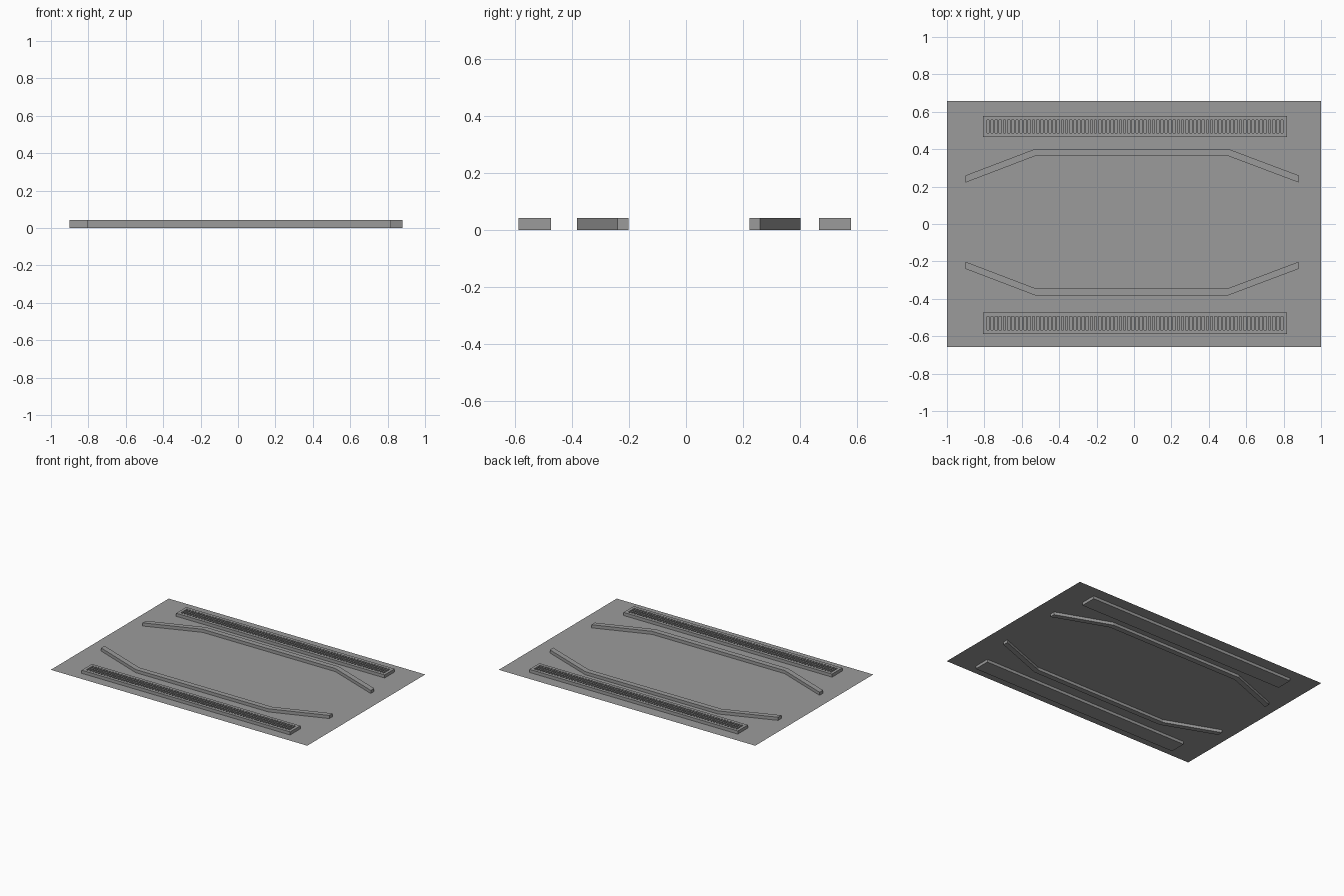
import bpy
import bmesh
from mathutils import Matrix, Vector

cube = bpy.data.objects.get("Cube")
if cube:
    bpy.data.objects.remove(cube, do_unlink=True)

HEIGHT = 0.042      # full height of the raised parts
SHEET_Z = 0.02      # the thin sheet passes through their middle
SLOTS = 72

grey = bpy.data.materials.new("plain_grey")
grey.use_nodes = True
colour = (0.33, 0.33, 0.33, 1)
grey.diffuse_color = colour
grey.node_tree.nodes["Principled BSDF"].inputs["Base Color"].default_value = colour


def finish(name, bm):
    mesh = bpy.data.meshes.new(name)
    bm.to_mesh(mesh)
    bm.free()
    mesh.materials.append(grey)
    obj = bpy.data.objects.new(name, mesh)
    bpy.context.collection.objects.link(obj)
    return obj


def placed(x0, x1, y0, y1, z, depth):
    """Matrix that fits a unit shape to a rectangle."""
    centre = Vector(((x0 + x1) / 2, (y0 + y1) / 2, z))
    return Matrix.Translation(centre) @ Matrix.Diagonal((x1 - x0, y1 - y0, depth, 1))


# Thin base sheet
bm = bmesh.new()
bmesh.ops.create_grid(bm, x_segments=1, y_segments=1, size=0.5,
                      matrix=placed(-1, 1, -0.657, 0.657, SHEET_Z, 1))
finish("base_sheet", bm)


def slotted_vent(name, y0, y1):
    x0, x1, rim = -0.808, 0.818, 0.016
    bm = bmesh.new()
    # Box with an opening in its top
    bmesh.ops.create_cube(bm, size=1, matrix=placed(x0, x1, y0, y1, HEIGHT / 2, HEIGHT))
    top = max(bm.faces, key=lambda f: f.calc_center_median().z)
    bmesh.ops.inset_region(bm, faces=[top], thickness=rim, use_even_offset=True)
    bmesh.ops.delete(bm, geom=[top], context="FACES_ONLY")
    # Row of sunken slots filling the opening
    old = set(bm.faces)
    bmesh.ops.create_grid(bm, x_segments=SLOTS, y_segments=1, size=0.5,
                          matrix=placed(x0 + rim, x1 - rim, y0 + rim, y1 - rim, HEIGHT, 1))
    cells = [f for f in bm.faces if f not in old]
    bmesh.ops.inset_individual(bm, faces=cells, thickness=0.005, use_even_offset=True)
    floors = bmesh.ops.extrude_discrete_faces(bm, faces=cells)["faces"]
    verts = list({v for f in floors for v in f.verts})
    bmesh.ops.translate(bm, verts=verts, vec=(0, 0, -0.025))
    bmesh.ops.remove_doubles(bm, verts=bm.verts, dist=0.0001)
    return finish(name, bm)


slotted_vent("back_slotted_vent", 0.465, 0.577)
slotted_vent("front_slotted_vent", -0.587, -0.473)


def bent_rail(name, side):
    """Rail with a straight middle and two ends turned inward."""
    inner = [(-0.9, 0.212), (-0.53, 0.353), (0.505, 0.353), (0.88, 0.212)]
    outer = [(x, y + 0.038) for x, y in reversed(inner)]
    bm = bmesh.new()
    face = bm.faces.new([bm.verts.new((x, 0.01 + side * y, 0)) for x, y in inner + outer])
    raised = bmesh.ops.extrude_face_region(bm, geom=[face], use_keep_orig=True)["geom"]
    bmesh.ops.translate(bm, verts=[g for g in raised if isinstance(g, bmesh.types.BMVert)],
                        vec=(0, 0, HEIGHT))
    bmesh.ops.recalc_face_normals(bm, faces=bm.faces)
    return finish(name, bm)


bent_rail("back_bent_rail", 1)
bent_rail("front_bent_rail", -1)
